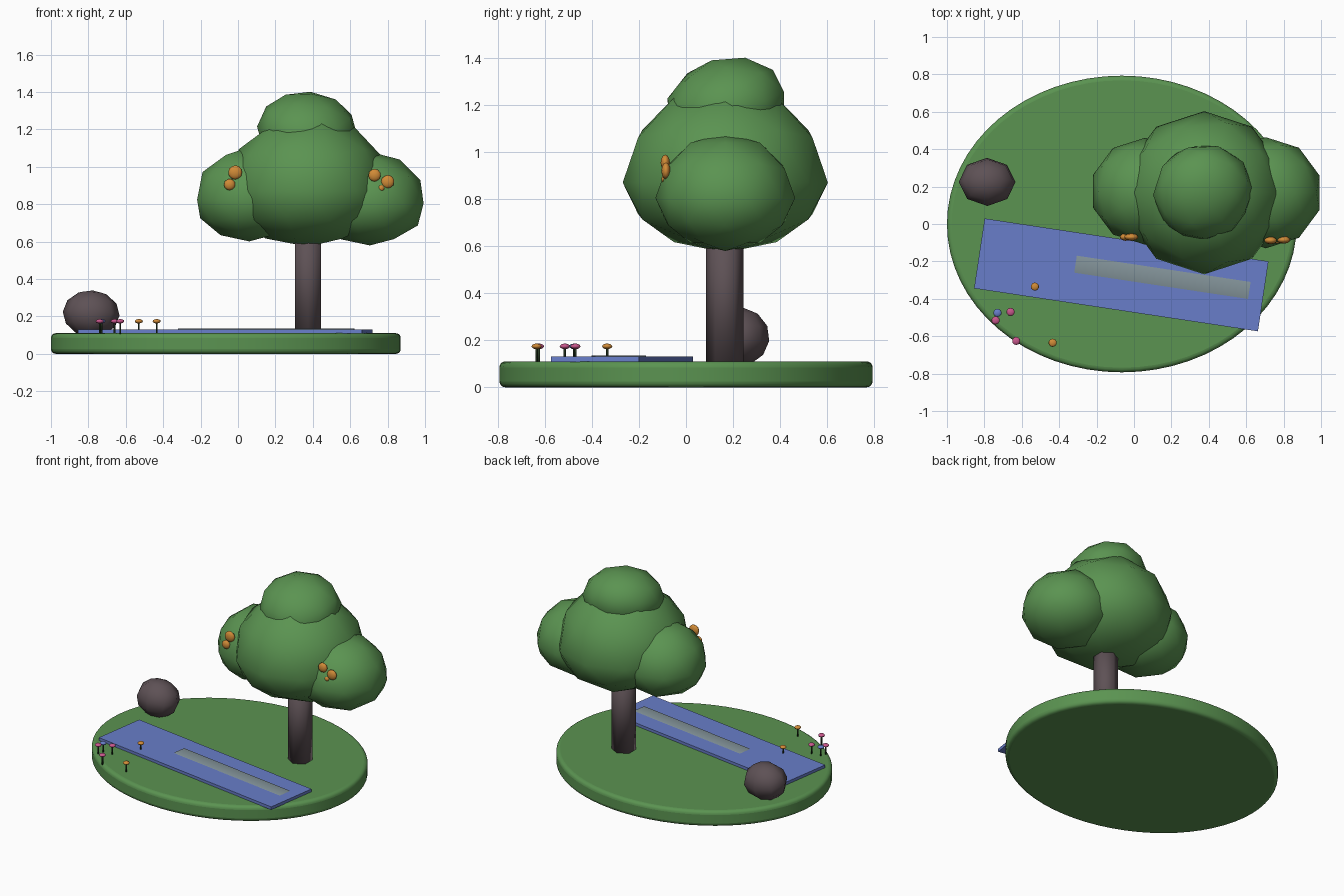
import bpy, bmesh
from math import radians

cube = bpy.data.objects.get("Cube")
if cube:
    bpy.data.objects.remove(cube, do_unlink=True)


def material(name, r, g, b):
    m = bpy.data.materials.new(name)
    m.use_nodes = True
    colour = tuple((c / 255) ** 2.2 for c in (r, g, b)) + (1,)
    m.diffuse_color = colour
    m.node_tree.nodes["Principled BSDF"].inputs["Base Color"].default_value = colour
    return m


green = material("leaf green", 91, 146, 82)
bark = material("bark brown", 94, 82, 86)
blue = material("water blue", 104, 125, 200)
grey = material("ripple grey", 130, 146, 152)
orange = material("orange", 208, 138, 58)
pink = material("petal pink", 200, 88, 140)
stem_dark = material("stem dark green", 42, 60, 38)


def finish(name, mat, smooth=True):
    ob = bpy.context.object
    ob.name = name
    ob.data.materials.append(mat)
    if smooth:
        bpy.ops.object.shade_smooth()
    return ob


def blob(name, loc, scale, mat, rot=(0, 0, 0), under=1.0):
    """Icosphere whose lower half is flattened by the factor under."""
    bpy.ops.mesh.primitive_ico_sphere_add(subdivisions=2, radius=1, location=loc, rotation=rot)
    ob = finish(name, mat)
    ob.scale = scale
    for v in ob.data.vertices:
        if v.co.z < 0:
            v.co.z *= under
    return ob


def slab(name, loc, size, turn, mat, smooth):
    bpy.ops.mesh.primitive_cube_add(size=1, location=loc, rotation=(0, 0, turn))
    ob = finish(name, mat, smooth)
    ob.scale = size
    return ob


# Oval ground with rounded rims
bpy.ops.mesh.primitive_cylinder_add(vertices=64, radius=1, depth=0.11, location=(-0.065, 0, 0.055))
ground = bpy.context.object
for v in ground.data.vertices:
    v.co.x *= 0.935
    v.co.y *= 0.793
finish("ground", green, False)
bpy.ops.object.shade_smooth_by_angle(angle=radians(40))
rim = ground.modifiers.new("rim", "BEVEL")
rim.width = 0.025
rim.segments = 4
rim.limit_method = "ANGLE"
rim.angle_limit = radians(60)

# Stream and its ripple
turn = radians(-8.6)
slab("stream", (-0.068, -0.272, 0.119), (1.535, 0.378, 0.022), turn, blue, False)
slab("ripple", (0.152, -0.285, 0.126), (0.94, 0.092, 0.017), turn, grey, True)

# Tree trunk
bpy.ops.mesh.primitive_cylinder_add(vertices=6, radius=0.08, depth=0.58, location=(0.375, 0.164, 0.4))
finish("trunk", bark)

# Leaf crowns
blob("crown_middle", (0.375, 0.167, 0.87), (0.436, 0.436, 0.425), green, under=0.7)
blob("crown_top", (0.37, 0.17, 1.19), (0.27, 0.265, 0.21), green, rot=(radians(18), 0, radians(20)))
blob("crown_left", (0.705, 0.167, 0.805), (0.302, 0.297, 0.275), green, under=0.82)
blob("crown_right", (0.06, 0.175, 0.825), (0.293, 0.286, 0.28), green, under=0.8)

# Fruit
for i, (x, y, z, r) in enumerate([(-0.015, -0.07, 0.97, 0.038), (-0.045, -0.07, 0.905, 0.031),
                                  (0.73, -0.088, 0.955, 0.034), (0.80, -0.085, 0.92, 0.036),
                                  (0.765, -0.085, 0.885, 0.02)]):
    blob(f"fruit_{i + 1}", (x, y, z), (r, 0.02, r), orange)

# Boulder
bpy.ops.mesh.primitive_uv_sphere_add(segments=8, ring_count=6, radius=1, location=(-0.785, 0.225, 0.215),
                                     rotation=(radians(-8), radians(4), 0))
finish("boulder", bark).scale = (0.152, 0.13, 0.125)

# Flowers
for i, (x, y, mat) in enumerate([(-0.73, -0.475, blue), (-0.74, -0.515, pink), (-0.66, -0.47, pink),
                                 (-0.63, -0.625, pink), (-0.53, -0.335, orange), (-0.435, -0.635, orange)]):
    bpy.ops.mesh.primitive_cylinder_add(vertices=6, radius=0.005, depth=0.07, location=(x, y, 0.14))
    finish(f"flower_stem_{i + 1}", stem_dark)
    blob(f"flower_head_{i + 1}", (x, y, 0.174), (0.022, 0.022, 0.012), mat)
